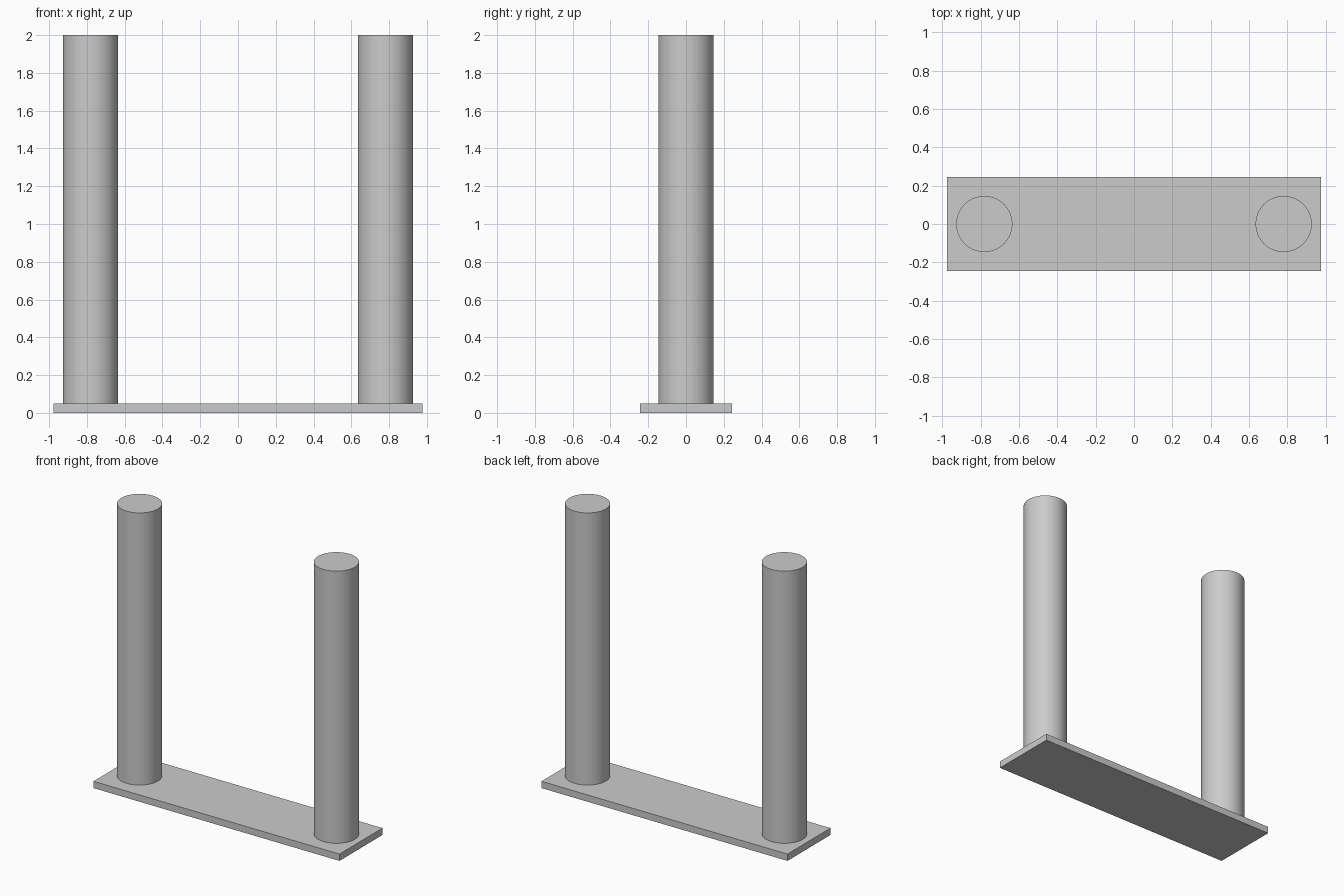
import bpy
import math

cube = bpy.data.objects.get("Cube")
if cube:
    bpy.data.objects.remove(cube, do_unlink=True)

UNIT = 2 / 41  # base thickness; everything else is a multiple of it

grey = bpy.data.materials.new("light_grey")
grey.use_nodes = True
colour = (0.6, 0.6, 0.6, 1)
grey.diffuse_color = colour
grey.node_tree.nodes["Principled BSDF"].inputs["Base Color"].default_value = colour


def finish(name):
    obj = bpy.context.object
    obj.name = name
    obj.data.materials.append(grey)
    return obj


# Flat base plate
bpy.ops.mesh.primitive_cube_add(size=1, location=(0, 0, UNIT / 2))
base = finish("base_plate")
base.scale = (40 * UNIT, 10 * UNIT, UNIT)
bpy.ops.object.transform_apply(location=False, rotation=False, scale=True)

# Two upright round posts, standing on the plate
for side, name in ((-1, "right_post"), (1, "left_post")):
    bpy.ops.mesh.primitive_cylinder_add(
        vertices=64, radius=3 * UNIT, depth=40 * UNIT,
        location=(side * 16 * UNIT, 0, 21 * UNIT))
    finish(name)
    bpy.ops.object.shade_smooth_by_angle(angle=math.radians(30))
